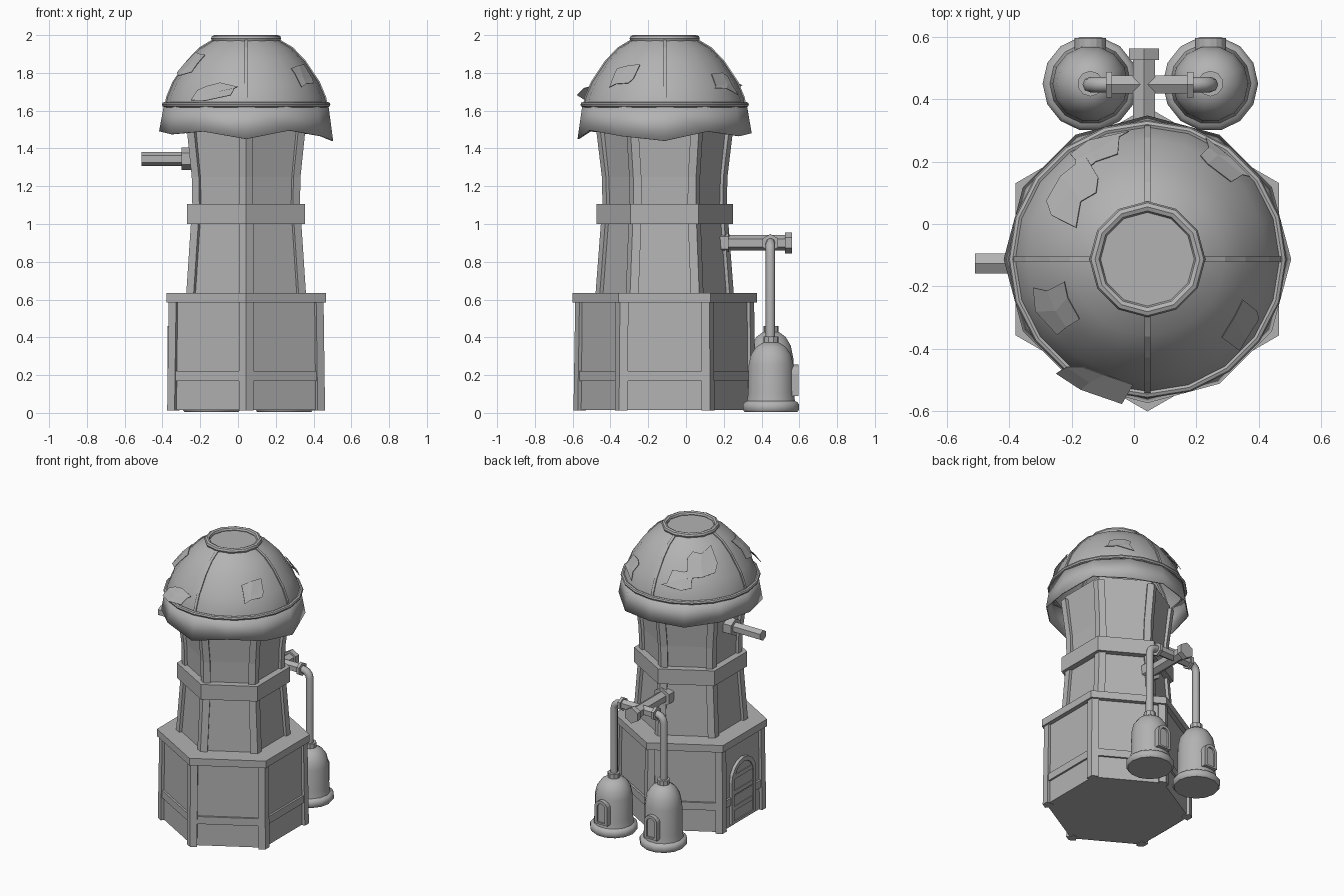
import bpy, bmesh, math, random
from mathutils import Vector, Matrix

if "Cube" in bpy.data.objects:
    bpy.data.objects.remove(bpy.data.objects["Cube"])

random.seed(4)
CX, CY = 0.043, -0.113
C30 = math.cos(math.pi / 6)

# The whole model is one plain grey
GREY = bpy.data.materials.new("plain grey")
GREY.diffuse_color = (0.45, 0.45, 0.45, 1)
GREY.use_nodes = True
GREY.node_tree.nodes["Principled BSDF"].inputs["Base Color"].default_value = GREY.diffuse_color


def finish(name, bm, smooth=False):
    bmesh.ops.recalc_face_normals(bm, faces=bm.faces)
    me = bpy.data.meshes.new(name)
    bm.to_mesh(me)
    bm.free()
    me.materials.append(GREY)
    ob = bpy.data.objects.new(name, me)
    bpy.context.collection.objects.link(ob)
    if smooth:
        bpy.ops.object.select_all(action='DESELECT')
        ob.select_set(True)
        bpy.context.view_layer.objects.active = ob
        bpy.ops.object.shade_smooth_by_angle(angle=math.radians(42))
    return ob


def skin(bm, rings, caps=True, closed=True):
    """Join rings of points with quads."""
    vs = [[bm.verts.new(p) for p in r] for r in rings]
    n = len(vs[0])
    for a, b in zip(vs, vs[1:]):
        for i in range(n if closed else n - 1):
            j = (i + 1) % n
            bm.faces.new((a[i], a[j], b[j], b[i]))
    if caps:
        bm.faces.new(vs[0])
        bm.faces.new(vs[-1])


def loft(name, rings, caps=True, smooth=False):
    bm = bmesh.new()
    skin(bm, rings, caps)
    return finish(name, bm, smooth)


def circle(r, z, n, c=(CX, CY), turn=0.0):
    return [Vector((c[0] + r * math.cos(turn + math.tau * i / n),
                    c[1] + r * math.sin(turn + math.tau * i / n), z)) for i in range(n)]


def hexa(apothem, z):
    return circle(apothem / C30, z, 6, turn=math.pi / 6)


def hex_body(name, levels):
    return loft(name, [hexa(a, z) for a, z in levels])


def posts(name, levels, width):
    """Angled timber on each corner of the hexagon."""
    bm = bmesh.new()
    for k in range(6):
        rings = []
        for ap, z in levels:
            h = hexa(ap, z)
            v, p, q = h[k], h[k - 1], h[(k + 1) % 6]
            c = Vector((CX, CY, z))
            a, b = v + (p - v).normalized() * width, v + (q - v).normalized() * width
            na, nb = ((v + p) / 2 - c).normalized(), ((v + q) / 2 - c).normalized()
            rings.append([a - na * 0.05, a, v, b, b - nb * 0.05])
        skin(bm, rings)
    return finish(name, bm)


def tube(name, p, q, r, n=6):
    p, q = Vector(p), Vector(q)
    d = q - p
    bm = bmesh.new()
    m = Matrix.Translation((p + q) / 2) @ d.to_track_quat('Z', 'Y').to_matrix().to_4x4()
    bmesh.ops.create_cone(bm, cap_ends=True, segments=n, radius1=r, radius2=r,
                          depth=d.length, matrix=m)
    return finish(name, bm)


def torus(name, R, r, z, n):
    rings = [circle(R + r * math.cos(a), z + r * math.sin(a), n)
             for a in [math.tau * i / 8 for i in range(9)]]
    bm = bmesh.new()
    skin(bm, rings, caps=False)
    bmesh.ops.remove_doubles(bm, verts=bm.verts, dist=1e-5)
    return finish(name, bm, True)


def facing(pos, az):
    """Local x across, y up, z outwards."""
    c, s = math.cos(az), math.sin(az)
    return Matrix(((-s, 0, c, pos[0]), (c, 0, s, pos[1]), (0, 1, 0, pos[2]), (0, 0, 0, 1)))


def arch_line(w, h, y0, z):
    r = w / 2
    top = [Vector((r * math.cos(a), h - r + r * math.sin(a), z))
           for a in [math.pi * i / 8 for i in range(9)]]
    return [Vector((r, y0, z))] + top + [Vector((-r, y0, z))]


def arch(name, m, w, h, depth, rim):
    """Rimmed arch with a recessed panel."""
    lines = [arch_line(w, h, 0, -0.05), arch_line(w, h, 0, depth),
             arch_line(w - 2 * rim, h - rim, rim * 0.6, depth),
             arch_line(w - 2 * rim, h - rim, rim * 0.6, -0.05)]
    loft(name + "_frame", [[m @ p for p in l] for l in lines], caps=False)
    panel = [arch_line(w - rim, h - rim / 2, rim * 0.3, z) for z in (-0.04, depth * 0.55)]
    loft(name + "_panel", [[m @ p for p in l] for l in panel])


# Tower: three hexagonal storeys with ledges and corner timbers
hex_body("base_walls", [(0.397, 0.015), (0.393, 0.59)])
hex_body("base_rail", [(0.409, 0.17), (0.409, 0.222)])
posts("base_posts", [(0.418, 0.012), (0.410, 0.59)], 0.045)
hex_body("base_ledge", [(0.4225, 0.585), (0.4225, 0.635)])
hex_body("middle_walls", [(0.297, 0.63), (0.272, 1.01)])
posts("middle_posts", [(0.317, 0.63), (0.292, 1.01)], 0.045)
hex_body("middle_band", [(0.3125, 1.0), (0.3125, 1.105)])
hex_body("upper_walls", [(0.266, 1.1), (0.27, 1.25), (0.295, 1.55)])
posts("upper_posts", [(0.285, 1.1), (0.288, 1.25), (0.316, 1.52)], 0.043)

# Arched plank door on the left wall
dm = facing((CX - 0.397, CY, 0.03), math.pi)
arch("door", dm, 0.27, 0.43, 0.018, 0.03)
for i, y in enumerate((0.09, 0.2, 0.31)):
    bar = [[dm @ Vector((x, yy, z)) for x, yy in
            ((-0.1, y), (0.1, y), (0.1, y + 0.03), (-0.1, y + 0.03))] for z in (0, 0.015)]
    loft(f"door_bar_{i}", bar)

# Dome
PROFILE = [(0.428, 1.62), (0.418, 1.67), (0.385, 1.75), (0.31, 1.862), (0.245, 1.93), (0.165, 1.978)]


def dome_point(az, z, lift=0.0):
    z = min(max(z, PROFILE[0][1]), PROFILE[-1][1])
    for (r0, z0), (r1, z1) in zip(PROFILE, PROFILE[1:]):
        if z <= z1:
            r = r0 + (r1 - r0) * (z - z0) / (z1 - z0)
            break
    n = Vector((r, 0, (z - 1.6) * 1.1)).normalized() * lift
    R = r + n.x
    return Vector((CX + R * math.cos(az), CY + R * math.sin(az), z + n.z))


bm = bmesh.new()
skin(bm, [circle(r, z, 20) for r, z in PROFILE], caps=False)
bm.faces.new([bm.verts.new(p) for p in circle(0.165, 1.978, 20)])
finish("dome", bm, True)
torus("dome_top_ring", 0.168, 0.018, 1.982, 12)
torus("dome_lower_ring", 0.432, 0.014, 1.632, 20)

# Ragged skirt below the dome
EDGE = [1.44, 1.49, 1.465, 1.48, 1.47, 1.49, 1.49, 1.475, 1.49, 1.45, 1.495, 1.465]
low = circle(0.457, 0, 12)
for p, z in zip(low, EDGE):
    p.z = z
skirt = loft("dome_skirt", [circle(0.432, 1.625, 12), low], caps=False, smooth=True)
sol = skirt.modifiers.new("thickness", 'SOLIDIFY')
sol.thickness = 0.008
sol.offset = 0

# Four thin raised seams
bm = bmesh.new()
for k in range(4):
    az = k * math.pi / 2
    rings = []
    for r, z in PROFILE:
        w = 0.009 / r
        rings.append([dome_point(az - w, z, -0.01), dome_point(az - w, z, 0.006),
                      dome_point(az + w, z, 0.006), dome_point(az + w, z, -0.01)])
    skin(bm, rings)
finish("dome_seams", bm)

# Bent repair sheets: bearing, height, width, rise, lifted lower edge
SHEETS = [(247, 1.70, 0.17, 0.075, 0.05), (207, 1.84, 0.14, 0.10, 0.02),
          (324, 1.775, 0.13, 0.09, 0.012), (53, 1.745, 0.15, 0.11, 0.015),
          (139, 1.85, 0.19, 0.12, 0.012), (115, 1.755, 0.16, 0.09, 0.015)]
for i, (deg, z, w, h, lift) in enumerate(SHEETS):
    r = math.hypot(*(dome_point(0, z) - Vector((CX, CY, z))).xy)
    rings = []
    for v in (-0.5, 0, 0.5):
        row = []
        for u in (-0.5, 0, 0.5):
            ju, jv = random.uniform(-.14, .14), random.uniform(-.22, .22)
            row.append(dome_point(math.radians(deg) + (u + ju + 0.15 * v) * w / r,
                                  z + (v + jv) * h, 0.01 + lift * (0.5 - v) * random.uniform(.6, 1)))
        rings.append(row)
    bm = bmesh.new()
    skin(bm, rings, caps=False, closed=False)
    ob = finish(f"repair_sheet_{i}", bm)
    ob.modifiers.new("thickness", 'SOLIDIFY').thickness = 0.003

# Spout on the left of the upper storey
tube("spout", (-0.2, -0.127, 1.345), (-0.51, -0.127, 1.345), 0.037)
tube("spout_flange", (-0.2, -0.127, 1.345), (-0.298, -0.127, 1.345), 0.06)

# Back pipe and the two boilers hung from it
PX, PY, PZ = 0.032, 0.447, 0.9
tube("back_pipe", (PX, 0.1, PZ), (PX, 0.55, PZ), 0.041)
tube("back_pipe_flange", (PX, 0.1, PZ), (PX, 0.225, PZ), 0.066)
tube("back_pipe_cap", (PX, 0.525, PZ), (PX, 0.562, PZ), 0.055)

BELL = [(0.143, 0), (0.153, 0.012), (0.153, 0.038), (0.143, 0.052), (0.13, 0.058), (0.124, 0.1),
        (0.121, 0.25), (0.108, 0.305), (0.08, 0.345), (0.042, 0.368)]
for side, d, bx, s in (("left", -1, -0.14, 1.18), ("right", 1, 0.245, 1.0)):
    rings = [circle(r, z + 0.005 if z < 0.06 else 0.063 + (z - 0.058) * s, 14, (bx, 0.45))
             for r, z in BELL]
    loft(side + "_boiler", rings, smooth=True)
    top = rings[-1][0].z
    tube(side + "_boiler_neck", (bx, 0.45, top - 0.01), (bx, 0.45, top + 0.032), 0.041, 10)
    arch(side + "_boiler_hatch", facing((bx, 0.568, 0.09), math.pi / 2),
         0.1, 0.165, 0.028, 0.02)
    # Elbow pipe
    cu = bpy.data.curves.new(side + "_elbow", 'CURVE')
    cu.dimensions = '3D'
    cu.bevel_depth, cu.bevel_resolution = 0.025, 2
    path = [(PX, PZ)] + [(bx - d * 0.05 + d * 0.05 * math.sin(a), PZ - 0.05 + 0.05 * math.cos(a))
                         for a in (0, math.pi / 6, math.pi / 3, math.pi / 2)] + [(bx, top)]
    sp = cu.splines.new('POLY')
    sp.points.add(len(path) - 1)
    for pt, (x, z) in zip(sp.points, path):
        pt.co = (x, PY, z, 1)
    cu.materials.append(GREY)
    bpy.context.collection.objects.link(bpy.data.objects.new(side + "_elbow_pipe", cu))
    fx = PX - 0.112 if d < 0 else PX + 0.148
    tube(side + "_branch", (PX, PY, PZ), (fx, PY, PZ), 0.034)
    tube(side + "_branch_flange", (fx - 0.01, PY, PZ), (fx + 0.01, PY, PZ), 0.047)
